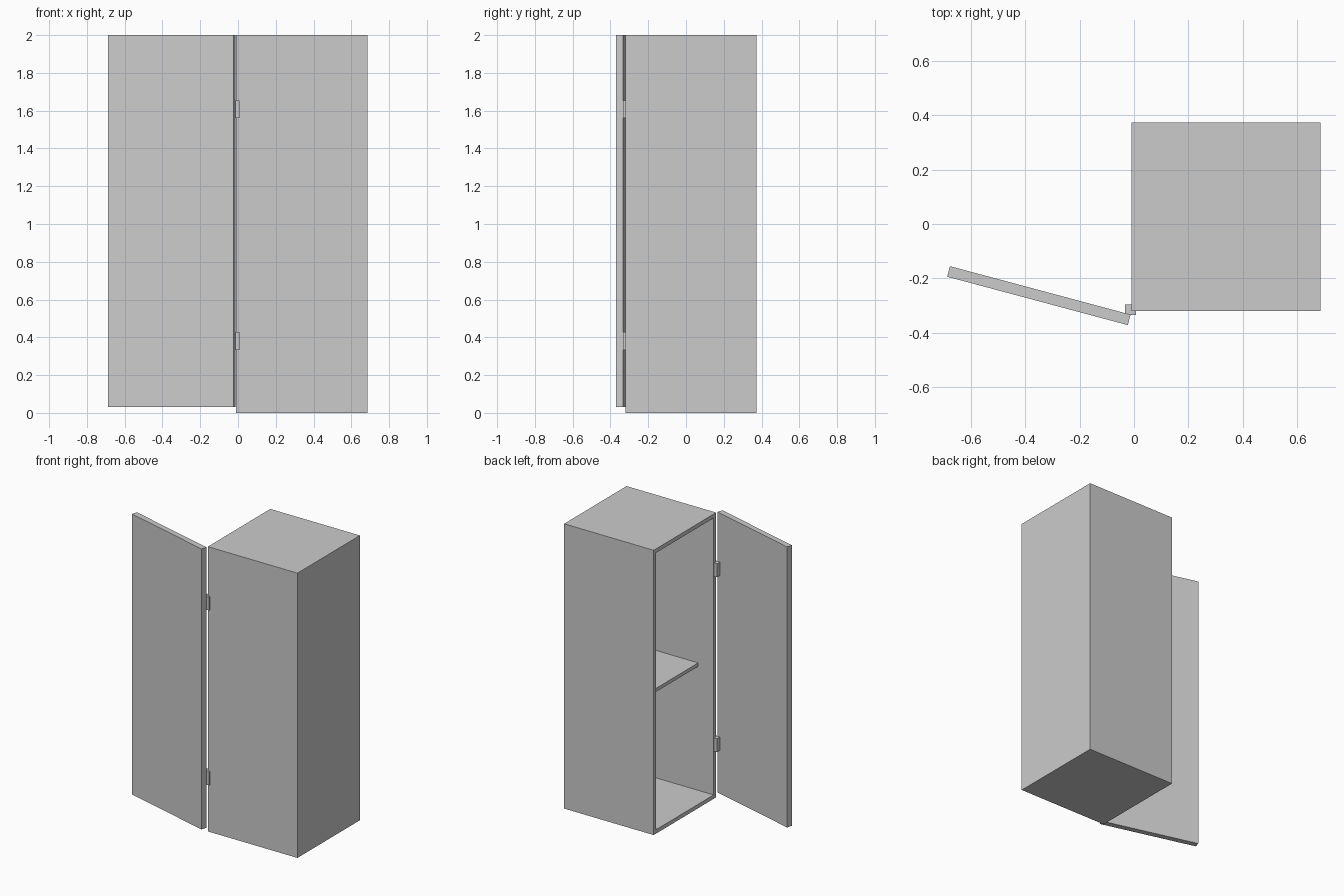
import bpy, bmesh, math
from mathutils import Matrix, Vector

if "Cube" in bpy.data.objects:
    bpy.data.objects.remove(bpy.data.objects["Cube"])

def box(name, lo, hi, angle=0.0):
    """Box between two corners, turned about its own vertical axis."""
    lo, hi = Vector(lo), Vector(hi)
    bm = bmesh.new()
    bmesh.ops.create_cube(bm, size=1, matrix=Matrix.Diagonal((*(hi - lo), 1)))
    mesh = bpy.data.meshes.new(name)
    bm.to_mesh(mesh)
    bm.free()
    obj = bpy.data.objects.new(name, mesh)
    obj.location = (lo + hi) / 2
    obj.rotation_euler.z = angle
    bpy.context.collection.objects.link(obj)
    return obj

X0, X1, Y0, Y1, H, WALL = -0.01, 0.686, -0.32, 0.373, 2.0, 0.028

# cabinet shell: box hollowed out through its open -x side
cabinet = box("cabinet_shell", (X0, Y0, 0), (X1, Y1, H))
bm = bmesh.new()
bm.from_mesh(cabinet.data)
bm.normal_update()
side = min(bm.faces, key=lambda f: f.calc_center_median().x)
bmesh.ops.inset_region(bm, faces=[side], thickness=WALL, use_even_offset=True)
ext = bmesh.ops.extrude_discrete_faces(bm, faces=[side])
bmesh.ops.translate(bm, verts=ext["faces"][0].verts, vec=(X1 - X0 - WALL, 0, 0))
bm.to_mesh(cabinet.data)
bm.free()

# shelf, set back from the opening
box("shelf", (X0 + 0.12, Y0 + WALL, 0.898), (X1 - WALL, Y1 - WALL, 0.923))

# door, swung wide open
cx, cy, half = -0.35, -0.2635, 0.344
box("door", (cx - half, cy - 0.02, 0.03), (cx + half, cy + 0.02, H), math.radians(-15))

# hinges at the cabinet corner
for label, z in (("lower", 0.38), ("upper", 1.608)):
    box(label + "_hinge", (-0.033, -0.334, z - 0.047), (0.007, -0.296, z + 0.047))
